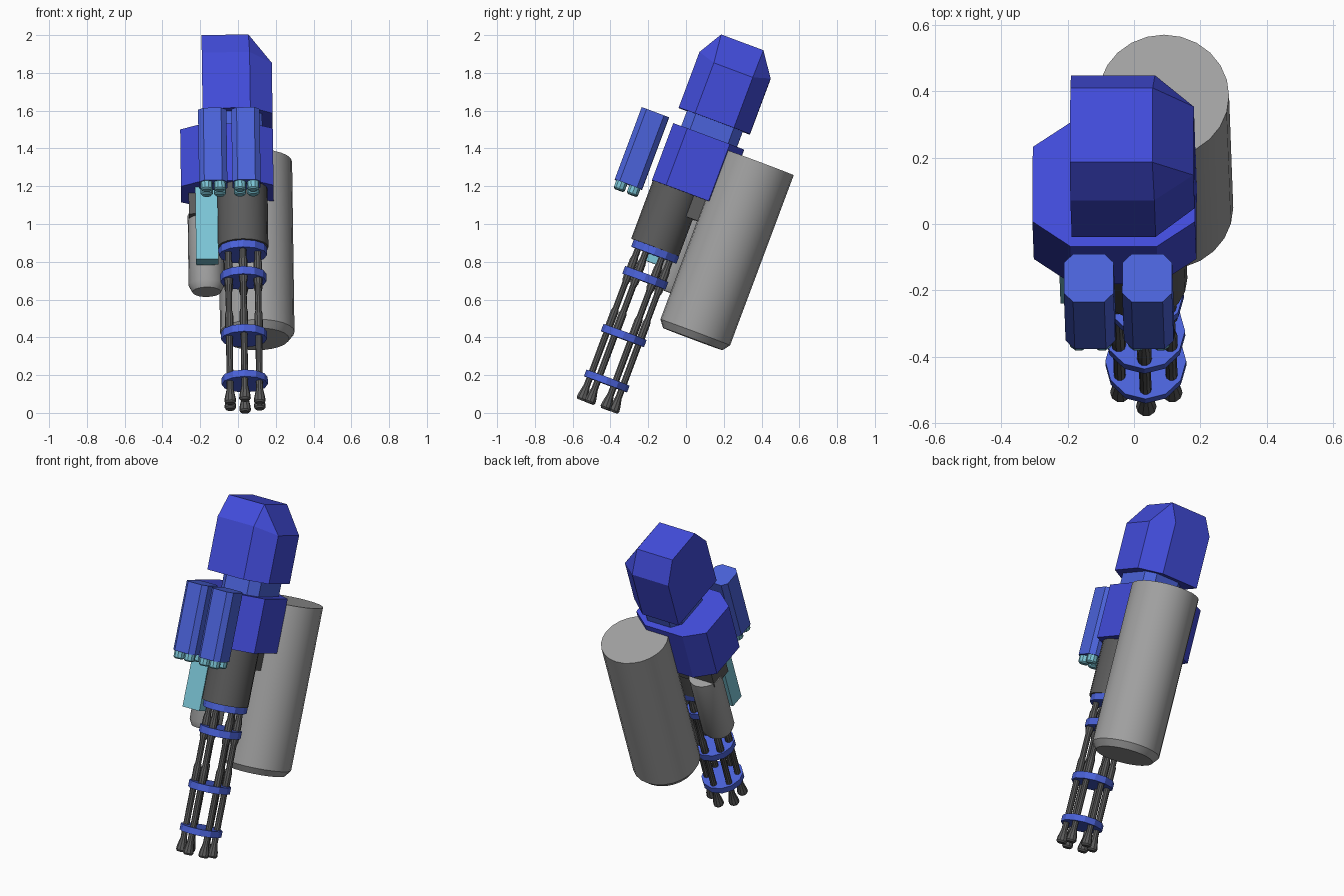
import bpy, bmesh, math
from mathutils import Matrix

cube = bpy.data.objects.get("Cube")
if cube:
    bpy.data.objects.remove(cube)

# The arm is built upright, then leaned as a whole
LEAN = Matrix.Rotation(-0.014, 4, 'Y') @ Matrix.Rotation(math.radians(-20.5), 4, 'X')


def material(name, r, g, b):
    m = bpy.data.materials.new(name)
    m.use_nodes = True
    m.diffuse_color = (r, g, b, 1)
    m.node_tree.nodes["Principled BSDF"].inputs["Base Color"].default_value = (r, g, b, 1)
    return m


ROYAL = material("royal_blue", 0.054, 0.072, 0.70)
LIGHT = material("light_blue", 0.069, 0.122, 0.69)
CYAN = material("pale_cyan", 0.20, 0.56, 0.67)
GREY = material("mid_grey", 0.36, 0.36, 0.36)
DARK = material("dark_grey", 0.105, 0.105, 0.105)


def finish(name, bm, mat, smooth=False):
    bmesh.ops.recalc_face_normals(bm, faces=bm.faces)
    mesh = bpy.data.meshes.new(name)
    bm.to_mesh(mesh)
    bm.free()
    mesh.materials.append(mat)
    obj = bpy.data.objects.new(name, mesh)
    bpy.context.collection.objects.link(obj)
    obj.matrix_world = LEAN
    if smooth:
        bpy.ops.object.select_all(action='DESELECT')
        obj.select_set(True)
        bpy.context.view_layer.objects.active = obj
        bpy.ops.object.shade_smooth_by_angle(angle=math.radians(32))
    return obj


def hull(name, points, mat):
    """Convex block around a set of corner points."""
    bm = bmesh.new()
    for p in points:
        bm.verts.new(p)
    bmesh.ops.convex_hull(bm, input=bm.verts[:])
    bmesh.ops.dissolve_limit(bm, angle_limit=0.02, verts=bm.verts[:], edges=bm.edges[:])
    return finish(name, bm, mat)


def block(name, x, y, z, mat, cx=0.0, cy=0.0):
    """Box between limits, with upright edges cut by cx and cy."""
    (x0, x1), (y0, y1) = x, y
    outline = []
    for px, sx in ((x0, 1), (x1, -1)):
        for py, sy in ((y0, 1), (y1, -1)):
            outline.append((px + sx * cx, py))
            if cx:
                outline.append((px, py + sy * cy))
    return hull(name, [(a, b, h) for a, b in outline for h in z], mat)


def lathe(name, x, y, profile, mat, sides=20, smooth=True):
    """Turned part around an upright axis from (radius, height) pairs."""
    bm = bmesh.new()
    rings = []
    for r, z in profile:
        angles = [math.tau * i / sides for i in range(sides)]
        rings.append([bm.verts.new((x + r * math.cos(a), y + r * math.sin(a), z)) for a in angles])
    for low, high in zip(rings, rings[1:]):
        for i in range(sides):
            j = (i + 1) % sides
            bm.faces.new((low[i], low[j], high[j], high[i]))
    bm.faces.new(rings[0][::-1])
    bm.faces.new(rings[-1])
    return finish(name, bm, mat, smooth)


# Shoulder: chamfered on the outer side and towards the top
shoulder = []
for inner, outer, top in ((-0.602, -0.51, -0.527), (-0.20, -0.29, -0.288)):
    for z in (1.50, 1.814):
        shoulder += [(-0.165, inner, z), (0.088, inner, z)]
    shoulder += [(0.205, outer, 1.50), (0.205, outer, 1.785)]
    shoulder += [(-0.165, top, 1.941), (0.083, top, 1.941)]
hull("shoulder", shoulder, ROYAL)

# Neck joint and upper arm
block("shoulder_joint", (-0.11, 0.15), (-0.555, -0.24), (1.40, 1.51), LIGHT, 0.05, 0.05)
block("upper_arm", (-0.285, 0.205), (-0.60, -0.20), (1.09, 1.412), ROYAL, 0.115, 0.08)

# Rocket pods with four rocket tips each
for side, cx in (("right", -0.114), ("left", 0.062)):
    cy = -0.709
    block(side + "_rocket_pod", (cx - 0.075, cx + 0.075), (cy - 0.077, cy + 0.077),
          (1.025, 1.433), LIGHT, 0.028, 0.028)
    for dx in (-0.035, 0.035):
        for dy in (-0.037, 0.037):
            lathe(side + "_rocket_tip", cx + dx, cy + dy,
                  [(0.024, 0.98), (0.032, 0.988), (0.032, 1.04)], CYAN, 10)

# Rear mount, side box, and the two tanks
block("rear_mount", (-0.245, 0.13), (-0.42, -0.275), (0.972, 1.11), DARK)
block("side_box", (-0.21, -0.092), (-0.51, -0.42), (0.682, 1.12), CYAN)
lathe("large_tank", 0.108, -0.103, [(0.168, 0.377), (0.197, 0.415), (0.197, 1.377)], GREY, 24)
lathe("small_tank", -0.157, -0.315, [(0.075, 0.568), (0.095, 0.605), (0.095, 1.0)], GREY, 20)

# Rotary gun: motor housing, rings, and six barrels
GX, GY = 0.038, -0.452
lathe("gun_motor", GX, GY - 0.008, [(0.135, 0.762), (0.135, 1.12)], DARK, 20)
for low, high, r in ((0.722, 0.764, 0.128), (0.572, 0.615, 0.122),
                     (0.247, 0.288, 0.122), (-0.008, 0.03, 0.122)):
    lathe("barrel_ring", GX, GY, [(r, low), (r, high)], LIGHT, 12, False)
barrel = [(0.024, -0.132), (0.031, -0.122), (0.029, -0.10), (0.018, -0.05), (0.018, 0.26),
          (0.022, 0.27), (0.022, 0.37), (0.017, 0.39), (0.017, 0.53),
          (0.023, 0.55), (0.023, 0.66), (0.018, 0.68), (0.018, 0.77)]
for i in range(6):
    a = math.radians(30 + 60 * i)
    lathe("gun_barrel", GX + 0.09 * math.cos(a), GY + 0.09 * math.sin(a), barrel, DARK, 10)
